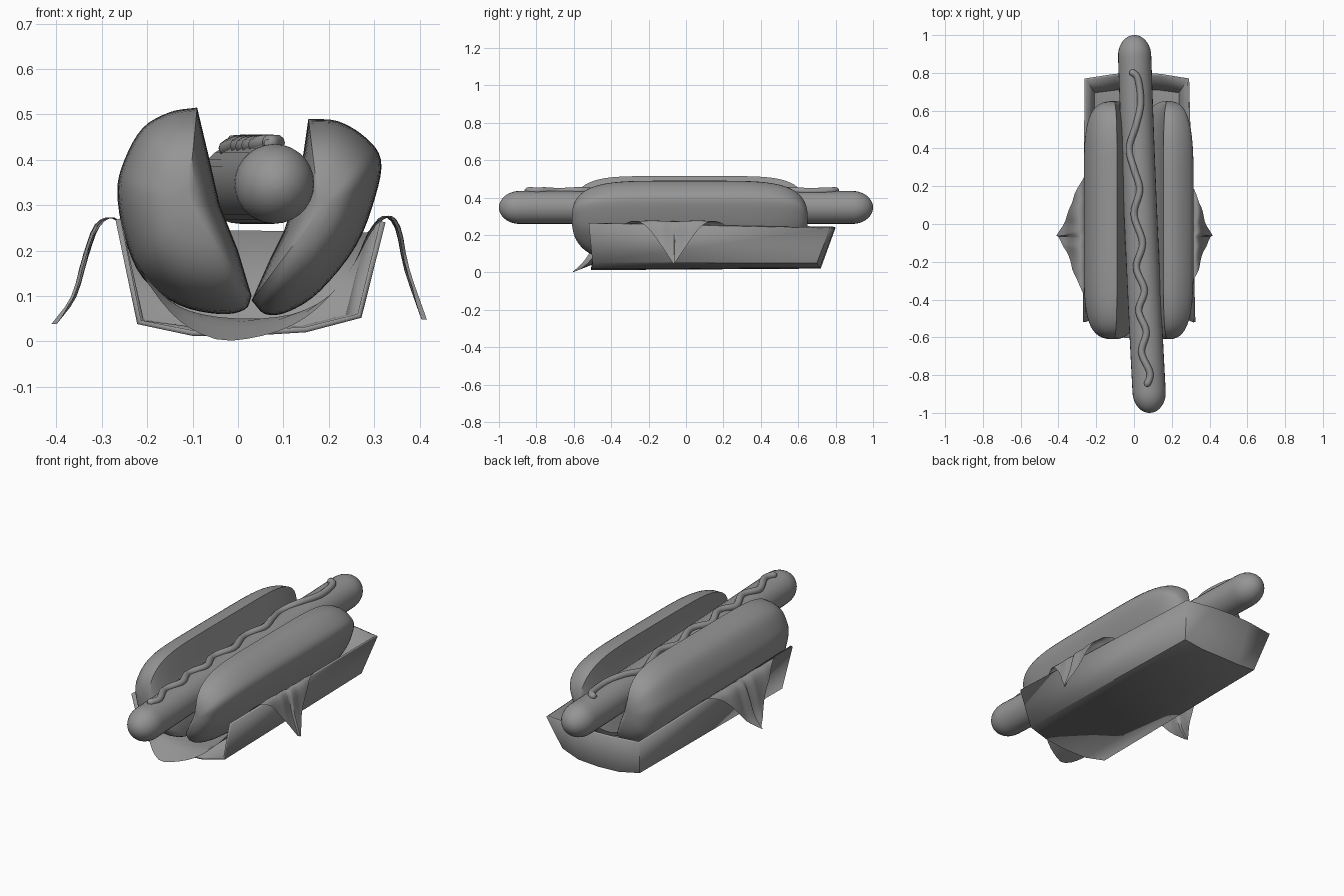
import bpy, bmesh, math
from mathutils import Vector

if "Cube" in bpy.data.objects:
    bpy.data.objects.remove(bpy.data.objects["Cube"])

mat = bpy.data.materials.new("warm_grey")
mat.diffuse_color = (0.3, 0.3, 0.3, 1)
mat.use_nodes = True
mat.node_tree.nodes["Principled BSDF"].inputs["Base Color"].default_value = mat.diffuse_color


def spline(pts, n):
    """Smooth open curve through the points, n steps per span."""
    p = [Vector(q) for q in pts]
    p = [2 * p[0] - p[1]] + p + [2 * p[-1] - p[-2]]
    out = []
    for i in range(1, len(p) - 2):
        a, b, c, d = p[i - 1:i + 3]
        for k in range(n):
            t = k / n
            out.append(0.5 * (2 * b + (c - a) * t + (2 * a - 5 * b + 4 * c - d) * t * t
                              + (3 * b - a - 3 * c + d) * t ** 3))
    return out + [p[-2]]


def make(name, verts, faces, angle=None, fix=True):
    me = bpy.data.meshes.new(name)
    me.from_pydata([tuple(v) for v in verts], [], faces)
    if fix:
        bm = bmesh.new()
        bm.from_mesh(me)
        bmesh.ops.recalc_face_normals(bm, faces=bm.faces)
        bm.to_mesh(me)
        bm.free()
    ob = bpy.data.objects.new(name, me)
    bpy.context.collection.objects.link(ob)
    me.materials.append(mat)
    bpy.ops.object.select_all(action='DESELECT')
    ob.select_set(True)
    bpy.context.view_layer.objects.active = ob
    if angle:
        bpy.ops.object.shade_smooth_by_angle(angle=math.radians(angle))
    return ob


def loft(name, rings, angle):
    """Closed rings joined in order, with capped ends."""
    n = len(rings[0])
    verts = [v for r in rings for v in r]
    faces = [(i * n + j, i * n + (j + 1) % n, (i + 1) * n + (j + 1) % n, (i + 1) * n + j)
             for i in range(len(rings) - 1) for j in range(n)]
    faces += [tuple(range(n)), tuple(range(len(verts) - n, len(verts)))]
    return make(name, verts, faces, angle)


def tube(name, path, radii, sides):
    rings = []
    for i, p in enumerate(path):
        d = (path[min(i + 1, len(path) - 1)] - path[max(i - 1, 0)]).normalized()
        u = d.cross(Vector((0, 0, 1))).normalized()
        w = u.cross(d)
        rings.append([p + radii[i] * (u * math.cos(a) + w * math.sin(a))
                      for a in (2 * math.pi * k / sides for k in range(sides))])
    return loft(name, rings, 50)


# Buns: half-round sections, shrinking to rounded ends
def bun(name, outer, inner, centre, power, y0=-0.61, y1=0.65):
    section = spline(outer, 4) + [Vector(q) for q in inner]
    c = Vector(centre)
    rings = []
    for i in range(41):
        t = -math.cos(math.pi * i / 40)
        s = max(0.12, (1 - abs(t) ** power) ** (1 / 2.6))
        y = (y0 + y1) / 2 + t * (y1 - y0) / 2
        rings.append([Vector((c.x + (q.x - c.x) * s, y, c.y + (q.y - c.y) * s)) for q in section])
    loft(name, rings, 40)


bun("left_bun",
    [(-0.09, 0.515), (-0.15, 0.505), (-0.21, 0.47), (-0.25, 0.40), (-0.266, 0.33),
     (-0.25, 0.23), (-0.21, 0.14), (-0.13, 0.08), (-0.04, 0.06), (0.015, 0.07), (0.03, 0.10)],
    [(0.0, 0.20), (-0.04, 0.30), (-0.065, 0.41)], (-0.11, 0.31), 6)
bun("right_bun",
    [(0.155, 0.49), (0.22, 0.485), (0.28, 0.45), (0.315, 0.40), (0.303, 0.32),
     (0.26, 0.21), (0.18, 0.11), (0.11, 0.065), (0.06, 0.06), (0.03, 0.09)],
    [(0.07, 0.18), (0.10, 0.24), (0.13, 0.33), (0.145, 0.42)], (0.18, 0.29), 5)


# Sausage: gently bent capsule
def sausage_centre(y):
    return Vector((0.037 - 0.043 * y + 0.006 * y * y, y, 0.347))


R = 0.088
ys = [-math.cos(math.pi * i / 64) * 0.9995 for i in range(65)]
cap = 0.11
radii = [R * math.sqrt(max(0.0, 1 - (max(0, abs(y) - (1 - cap)) / cap) ** 2)) for y in ys]
tube("sausage", [sausage_centre(y) for y in ys], radii, 28)

# Sauce: wavy line lying on the sausage
wave = spline([(-0.02, 0.81), (0.02, 0.77), (0.035, 0.64), (0.01, 0.52), (-0.025, 0.40), (0.0, 0.29),
               (0.03, 0.18), (0.0, 0.05), (0.045, -0.10), (0.012, -0.23), (0.055, -0.35),
               (0.025, -0.46), (0.065, -0.57), (0.04, -0.68), (0.085, -0.79), (0.065, -0.86)], 6)
path = []
for q in wave:
    c = sausage_centre(q.y)
    path.append(Vector((q.x, q.y, c.z + math.sqrt(R * R - (q.x - c.x) ** 2) + 0.003)))
tube("sauce_line", path, [0.008] + [0.018] * (len(path) - 2) + [0.008], 10)

# Tray: curved floor, two side walls and a leaning back wall, open at the front
front = [(-0.27, -0.52, 0.268), (-0.222, -0.50, 0.038), (-0.10, -0.505, 0.012),
         (0.02, -0.508, 0.012), (0.15, -0.505, 0.02), (0.272, -0.50, 0.052), (0.325, -0.52, 0.262)]
back = [(-0.262, 0.77, 0.24), (-0.215, 0.70, 0.04), (-0.10, 0.715, 0.022),
        (0.02, 0.72, 0.02), (0.14, 0.715, 0.024), (0.245, 0.70, 0.05), (0.292, 0.77, 0.235)]
rim = [(-0.10, 0.795, 0.24), (0.02, 0.80, 0.24), (0.14, 0.795, 0.238)]
faces = [(i, i + 1, i + 8, i + 7) for i in range(6)]
top = [7, 14, 15, 16, 13]
faces += [(top[i], 8 + i, 9 + i, top[i + 1]) for i in range(4)]
tray = make("tray", front + back + rim, faces, 25)
# Face the shell outward so its thickness grows inward
if tray.data.polygons[2].normal.z > 0:
    tray.data.flip_normals()
shell = tray.modifiers.new("thickness", 'SOLIDIFY')
shell.thickness = 0.012
shell.offset = -1

# Paper: diamond sheet lining the tray and draped over both walls and the front
across = spline([(-0.405, 0.04), (-0.362, 0.10), (-0.335, 0.19), (-0.31, 0.255), (-0.275, 0.272),
                 (-0.243, 0.235), (-0.215, 0.16), (-0.15, 0.09), (-0.08, 0.06), (0.02, 0.05),
                 (0.12, 0.06), (0.20, 0.10), (0.255, 0.17), (0.29, 0.24), (0.325, 0.275),
                 (0.352, 0.25), (0.372, 0.16), (0.41, 0.05)], 3)
m, rows = len(across), 32
mid = (m - 1) / 2
verts = []
for i, q in enumerate(across):
    u = abs(i - mid) / mid
    half = 0.54 * (1 - u ** 1.2) + 0.004
    for j in range(rows + 1):
        y = -0.065 + half * (2 * j / rows - 1)
        ripple = 0.006 * math.sin(y * 26) * min(1, max(0, (u - 0.4) * 4))
        x = q.x + math.copysign(ripple, q.x) * (1 if y > -0.065 else -1)
        verts.append((x, y, q.y + ripple * 0.3 - max(0, -0.48 - y) * 0.4))
n = rows + 1
faces = [(i * n + j, (i + 1) * n + j, (i + 1) * n + j + 1, i * n + j + 1)
         for i in range(m - 1) for j in range(rows)]
make("paper_liner", verts, faces, 60, fix=False)
